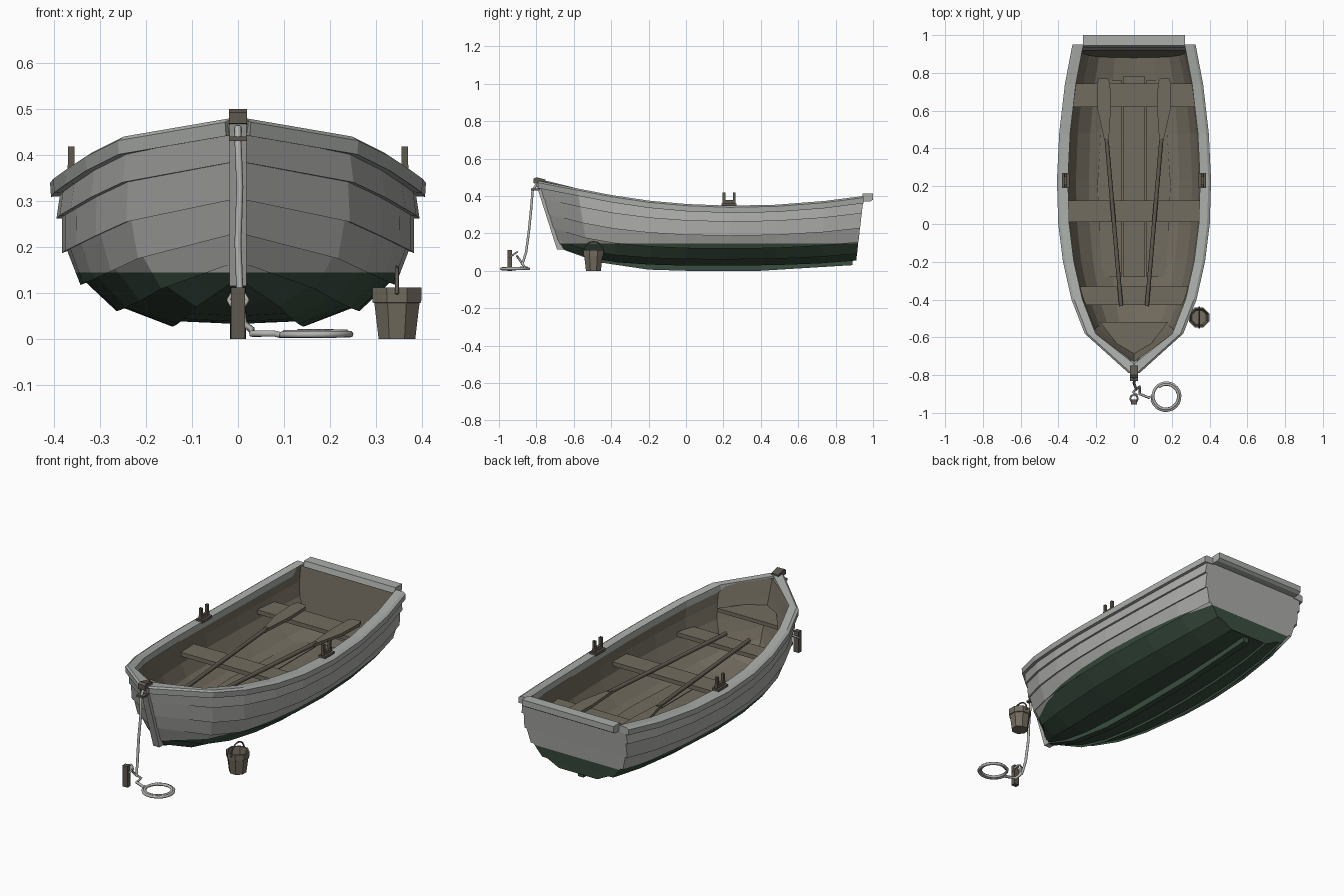
import bpy, bmesh, math
from mathutils import Vector

if "Cube" in bpy.data.objects:
    bpy.data.objects.remove(bpy.data.objects["Cube"])

def mat(name, r, g, b):
    m = bpy.data.materials.new(name)
    m.diffuse_color = (r, g, b, 1)
    m.use_nodes = True
    m.node_tree.nodes["Principled BSDF"].inputs["Base Color"].default_value = m.diffuse_color
    return m

GREY = mat("weathered grey paint", .41, .41, .40)
RIM = mat("pale grey rim", .40, .42, .40)
GREEN = mat("dark green bottom paint", .042, .075, .05)
WOOD = mat("brown wood", .17, .15, .115)
DARK = mat("dark wood", .115, .10, .078)
ROPE = mat("pale rope", .45, .45, .43)

def finish(name, bm, mats):
    bmesh.ops.remove_doubles(bm, verts=bm.verts, dist=1e-5)
    bmesh.ops.recalc_face_normals(bm, faces=bm.faces)
    me = bpy.data.meshes.new(name)
    bm.to_mesh(me)
    bm.free()
    for m in mats:
        me.materials.append(m)
    ob = bpy.data.objects.new(name, me)
    bpy.context.collection.objects.link(ob)
    return ob

def prism(name, pts, lo, hi, m, axis='x'):
    """Outline extruded along x (points are y,z) or z (points are x,y)."""
    bm = bmesh.new()
    put = (lambda p, d: (d, p[0], p[1])) if axis == 'x' else (lambda p, d: (p[0], p[1], d))
    a, b = ([bm.verts.new(put(p, d)) for p in pts] for d in (lo, hi))
    n = len(pts)
    bm.faces.new(a)
    bm.faces.new(b)
    for i in range(n):
        bm.faces.new((a[i], a[(i + 1) % n], b[(i + 1) % n], b[i]))
    return finish(name, bm, [m])

def box(name, x0, x1, y0, y1, z0, z1, m):
    return prism(name, [(x0, y0), (x1, y0), (x1, y1), (x0, y1)], z0, z1, m, 'z')

def tube(name, pts, r, m, smooth=False):
    cu = bpy.data.curves.new(name, 'CURVE')
    cu.dimensions = '3D'
    cu.bevel_depth, cu.bevel_resolution, cu.use_fill_caps = r, 1, True
    sp = cu.splines.new('POLY')
    sp.points.add(len(pts) - 1)
    for q, p in zip(sp.points, pts):
        q.co = (*p, 1)
    cu.materials.append(m)
    ob = bpy.data.objects.new(name, cu)
    bpy.context.collection.objects.link(ob)
    bpy.ops.object.select_all(action='DESELECT')
    ob.select_set(True)
    bpy.context.view_layer.objects.active = ob
    bpy.ops.object.convert(target='MESH')
    return ob

# Stations: y at the sheer, half width, sheer height, bottom height, rake
ST = [(-.79, .012, .475, .125, .11), (-.58, .245, .435, .075, .06),
      (-.40, .315, .40, .05, .03), (-.20, .36, .37, .038, .01),
      (0, .385, .352, .033, 0), (.23, .392, .343, .033, 0),
      (.48, .38, .348, .036, 0), (.74, .35, .368, .045, -.02),
      (.95, .31, .395, .06, -.04)]
U = [0, .36, .66, .85, .945, .975, .975]      # strake lines across
V = [0, .02, .125, .30, .51, .74, 1]          # strake lines upward

def section(s, lap=0, inset=0, lift=0, dy=0):
    y, w, top, bot, rake = s
    w = max(w - inset, 0)
    bot += lift
    out = []
    for k, (u, v) in enumerate(zip(U, V)):
        p = Vector((u * w, y + (1 - v) * rake + dy, bot + v * (top - bot)))
        out.append(p)
        if lap and 0 < k < 6:                 # overlapping plank edge
            a = math.atan2((V[k + 1] - V[k - 1]) * .31, (U[k + 1] - U[k - 1]) * .39)
            f = min(1, w / .2 + .25)
            out.append(p + Vector((math.sin(a), 0, -math.cos(a))) * lap * f)
    return out

def shell(name, rings, mats, water=None):
    bm = bmesh.new()
    for sx in (1, -1):
        g = [[bm.verts.new((p.x * sx, p.y, p.z)) for p in r] for r in rings]
        for a, b in zip(g, g[1:]):
            for i in range(len(a) - 1):
                bm.faces.new((a[i], a[i + 1], b[i + 1], b[i]))
    last = rings[-1]                          # transom in level strips
    for p, q in zip(last, last[1:]):
        c = [(p.x, p), (q.x, q), (-q.x, q), (-p.x, p)]
        if p.x == 0:
            c = c[:3]
        bm.faces.new([bm.verts.new((x, r.y, r.z)) for x, r in c])
    bmesh.ops.remove_doubles(bm, verts=bm.verts, dist=1e-5)
    if water:
        bmesh.ops.bisect_plane(bm, geom=bm.verts[:] + bm.edges[:] + bm.faces[:],
                               plane_co=(0, 0, water), plane_no=(0, 0, 1))
        for f in bm.faces:
            f.material_index = int(f.calc_center_median().z < water)
    return finish(name, bm, mats)

# Hull planking, painted below the waterline, and inner lining
shell("hull", [section(s, lap=.012) for s in ST], [GREY, GREEN], .145)
lining = [section(s, inset=.03, lift=.02, dy=.06 if i == 0 else (-.03 if i == 8 else 0))
          for i, s in enumerate(ST)]
shell("inner_lining", lining, [WOOD])

# Gunwale rail on each side
bm = bmesh.new()
for sx in (1, -1):
    rings = []
    for i, (y, w, top, bot, rake) in enumerate(ST):
        o, n, d = w + .014, max(w - .042, 0), (.05 if i == 0 else 0)
        rings.append([bm.verts.new((x * sx, yy, z)) for x, yy, z in (
            (o, y, top - .034), (o + .002, y, top - .004), (o - .012, y, top + .005),
            (n, y + d, top + .005), (n, y + d, top - .03))])
    for a, b in zip(rings, rings[1:]):
        for i in range(5):
            j = (i + 1) % 5
            bm.faces.new((a[i], a[j], b[j], b[i]))
    bm.faces.new(rings[0])
    bm.faces.new(rings[-1])
finish("gunwale", bm, [RIM])

# Stern cap, stem, stem head, mooring plate and keel
prism("stern_cap", [(.935, .37), (.985, .37), (1, .38), (1, .412), (.945, .412)], -.27, .27, RIM)
prism("stem", [(-.69, .115), (-.805, .475), (-.76, .475), (-.64, .115)], -.018, .018, GREY)
prism("stem_head", [(-.815, .468), (-.815, .492), (-.80, .5), (-.75, .488), (-.75, .465)],
      -.02, .02, DARK)
box("mooring_plate", -.02, .02, -.83, -.78, .43, .44, DARK)
prism("keel", [(-.69, .125), (-.47, .046), (-.2, .006), (0, 0), (.4, 0), (.89, .03),
               (.89, .065), (.4, .04), (0, .04), (-.2, .045), (-.47, .07), (-.66, .14)],
      -.017, .017, GREEN)

# Thwarts, foredeck and floorboards
for nm, y0, w0, y1, w1 in (("front_thwart", -.43, .255, -.33, .29),
                           ("middle_thwart", .01, .35, .125, .355),
                           ("rear_thwart", .62, .34, .745, .32)):
    prism(nm, [(-w0, y0), (w0, y0), (w1, y1), (-w1, y1)], .238, .26, WOOD, 'z')
prism("foredeck", [(-.18, -.52), (0, -.75), (.18, -.52)], .325, .345, WOOD, 'z')
box("centre_floorboard", -.058, .058, -.28, .78, .07, .088, WOOD)
for sx in (1, -1):
    prism("side_floorboard", [(sx * .064, -.28), (sx * .17, -.28), (sx * .195, .2),
                              (sx * .16, .76), (sx * .064, .76)], .07, .085, WOOD, 'z')

# Oars and rowlocks, mirrored
for sx in (1, -1):
    tube("oar_shaft", [(sx * .068, -.435, .272), (sx * .145, .45, .272)], .011, DARK)
    prism("oar_blade", [(sx * x, y) for x, y in (
        (.135, .42), (.122, .62), (.127, .75), (.14, .77), (.187, .77), (.197, .74),
        (.192, .60), (.152, .42))], .262, .278, WOOD, 'z')
    x = sx * .362
    box("rowlock_base", x - .02, x + .02, .19, .27, .345, .36, DARK)
    box("rowlock_bar", x - .008, x + .008, .196, .264, .36, .378, DARK)
    for y in (.203, .257):
        box("rowlock_prong", x - .007, x + .007, y - .007, y + .007, .37, .418, DARK)

# Mooring stake with rope and coil
box("mooring_stake", -.015, .015, -.955, -.93, 0, .112, DARK)
line = [(0, -.80, .46), (0, -.82, .43), (.004, -.828, .33), (0, -.84, .21),
        (.004, -.855, .10), (.012, -.875, .035), (.03, -.86, .02), (.03, -.90, .012), (.08, -.92, .012)]
coil = []
for i in range(41):
    a = math.pi + i * math.tau / 20 * .93
    r = .078 - .016 * i / 40
    coil.append((.17 + r * math.cos(a), -.912 + r * math.sin(a), .009 + .006 * i / 40))
tube("mooring_rope", line + coil, .0075, ROPE)
tube("stake_loop", [(.02 * math.cos(t * math.pi / 4), -.925 + .022 * math.sin(t * math.pi / 4),
                     .085 + .015 * math.sin(t * math.pi / 4)) for t in range(9)], .005, ROPE)
tube("rope_tail", [(.012, -.875, .035), (-.004, -.89, .06), (.014, -.905, .08)], .006, ROPE)

# Bucket: eight-sided open pail with a rim band and handle
BX, BY = .345, -.495
prof = [(0, .002), (.043, 0), (.053, .078), (.057, .08), (.058, .112), (.05, .112), (.04, .02), (0, .02)]
bm = bmesh.new()
rings = [[bm.verts.new((BX + r * math.cos((i + .5) * math.pi / 4),
                        BY + r * math.sin((i + .5) * math.pi / 4), z)) for i in range(8)]
         for r, z in prof[1:-1]]
for a, b in zip(rings, rings[1:]):
    for i in range(8):
        bm.faces.new((a[i], a[(i + 1) % 8], b[(i + 1) % 8], b[i]))
bm.faces.new(rings[0])
bm.faces.new(rings[-1])
finish("bucket", bm, [WOOD])
tube("bucket_handle", [(BX, BY + .056 * math.cos(i * math.pi / 8),
                        .098 + .058 * math.sin(i * math.pi / 8)) for i in range(9)], .004, DARK)
